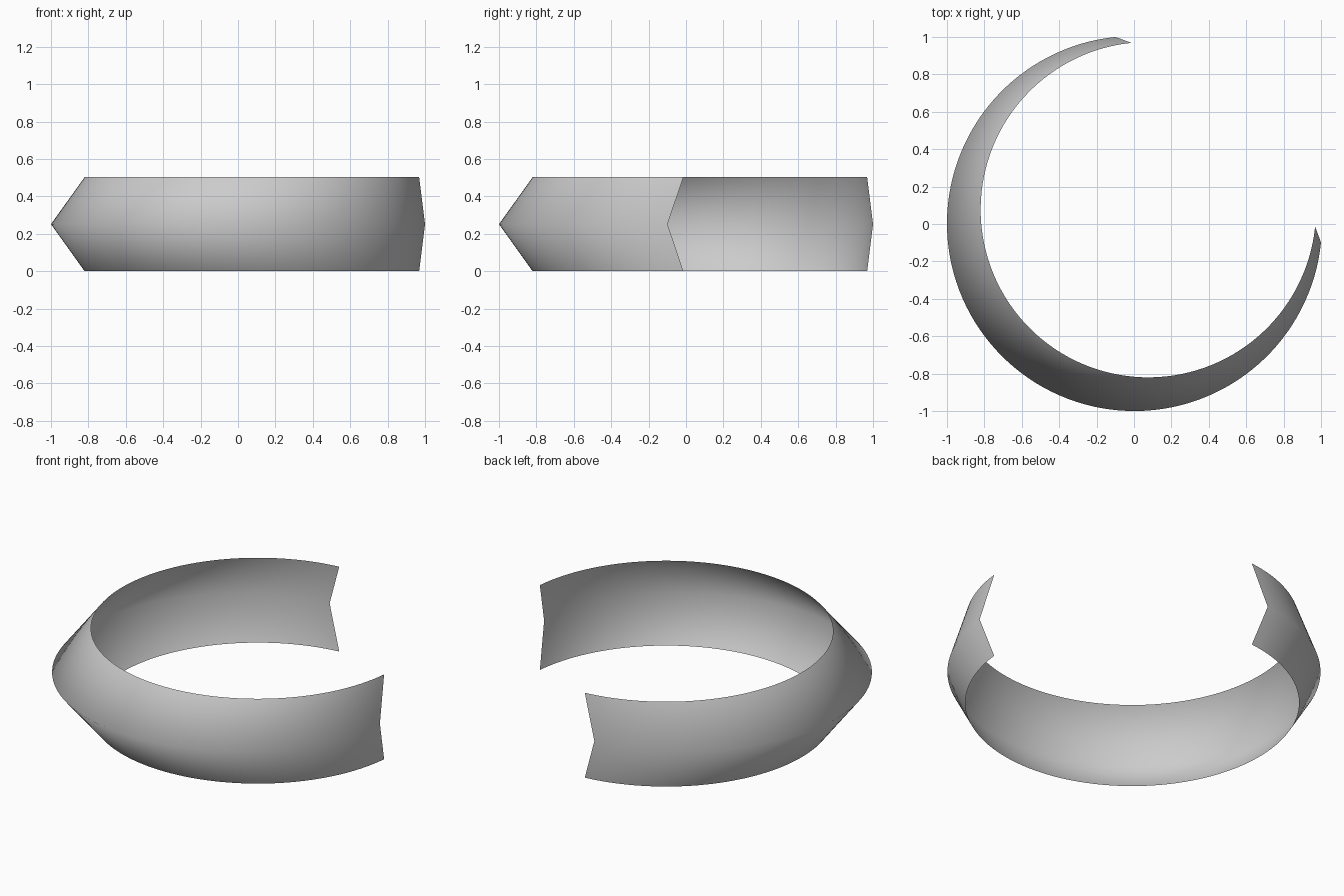
import bpy
import bmesh
from math import cos, sin, radians

cube = bpy.data.objects.get("Cube")
if cube:
    bpy.data.objects.remove(cube)

HEIGHT = 0.503
SEGMENTS = 96
START, END = radians(95.8), radians(354.2)

# Band section, bottom to top: (centre offset in x and y, radius, height)
RINGS = [(0.0765, 0.8965, 0), (0.0025, 1.0025, HEIGHT / 2), (0.0765, 0.8965, HEIGHT)]

grey = bpy.data.materials.new("light grey")
grey.use_nodes = True
colour = (0.6, 0.6, 0.6, 1)
grey.diffuse_color = colour
grey.node_tree.nodes["Principled BSDF"].inputs["Base Color"].default_value = colour

# Open ridged band: rims sit off centre, so it tapers towards both ends
bm = bmesh.new()
rows = []
for i in range(SEGMENTS + 1):
    a = START + (END - START) * i / SEGMENTS
    rows.append([bm.verts.new((c + r * cos(a), c + r * sin(a), z)) for c, r, z in RINGS])
for here, there in zip(rows, rows[1:]):
    for j in range(len(RINGS) - 1):
        face = bm.faces.new((here[j], there[j], there[j + 1], here[j + 1]))
        face.smooth = True

mesh = bpy.data.meshes.new("open_band")
bm.to_mesh(mesh)
bm.free()
mesh.materials.append(grey)
band = bpy.data.objects.new("open_band", mesh)
bpy.context.collection.objects.link(band)
